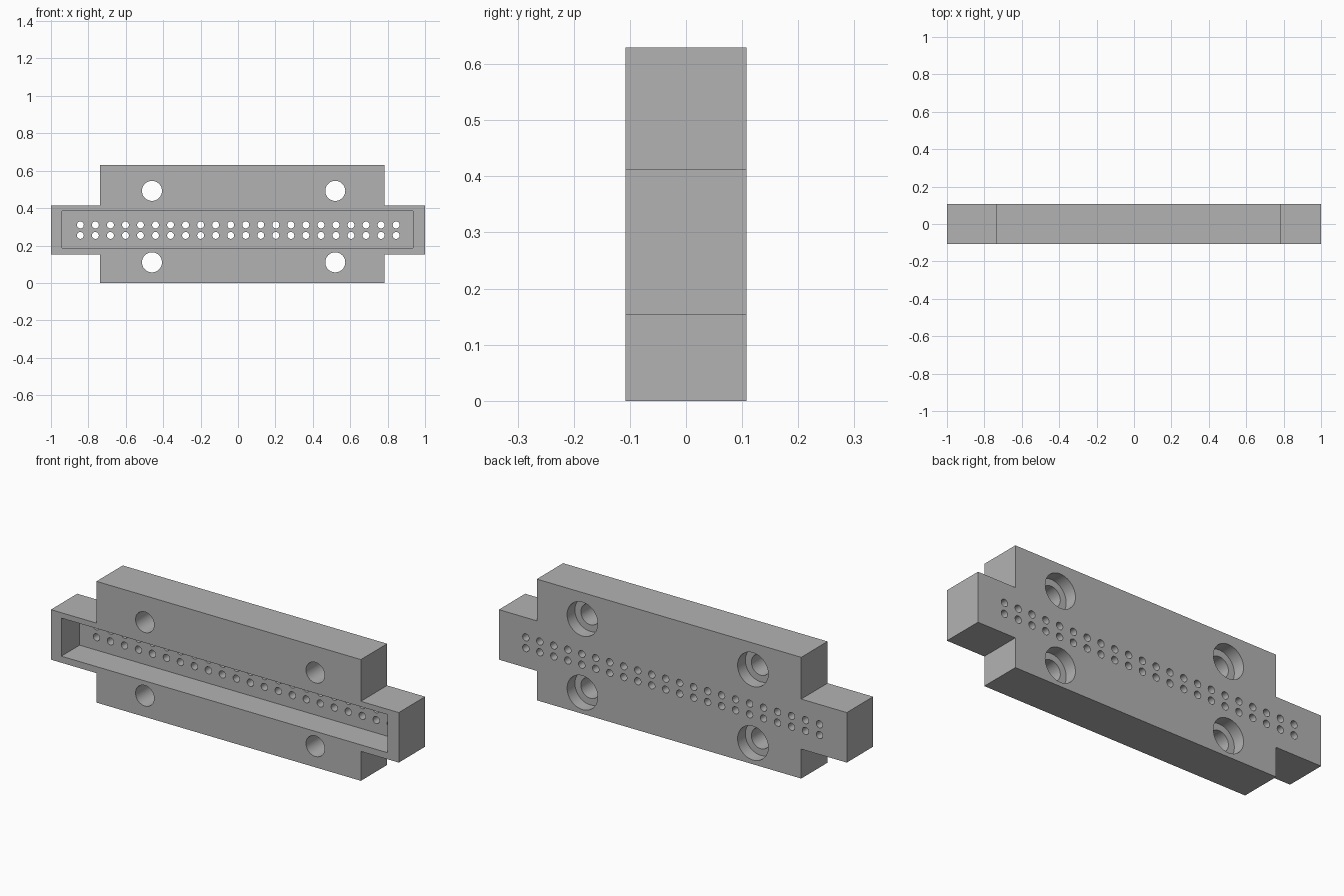
import bpy, bmesh
from math import radians
from mathutils import Matrix, Vector

if "Cube" in bpy.data.objects:
    bpy.data.objects.remove(bpy.data.objects["Cube"], do_unlink=True)

HALF_DEPTH = 0.108
HEIGHT = 0.63

grey = bpy.data.materials.new("plain_grey")
grey.use_nodes = True
colour = (0.45, 0.45, 0.45, 1)
grey.diffuse_color = colour
grey.node_tree.nodes["Principled BSDF"].inputs["Base Color"].default_value = colour


def make_object(name, bm):
    bmesh.ops.recalc_face_normals(bm, faces=bm.faces)
    mesh = bpy.data.meshes.new(name)
    bm.to_mesh(mesh)
    bm.free()
    mesh.materials.append(grey)
    obj = bpy.data.objects.new(name, mesh)
    bpy.context.collection.objects.link(obj)
    return obj


def box_cutter(name, x0, x1, y0, y1, z0, z1):
    bm = bmesh.new()
    centre = Vector((x0 + x1, y0 + y1, z0 + z1)) / 2
    size = Matrix.Diagonal((x1 - x0, y1 - y0, z1 - z0, 1))
    bmesh.ops.create_cube(bm, size=1, matrix=Matrix.Translation(centre) @ size)
    return make_object(name, bm)


def hole_cutter(name, centres, radius, y0, y1, segments):
    """Parallel cylinders along y, one for each (x, z) centre."""
    bm = bmesh.new()
    turn = Matrix.Rotation(radians(90), 4, 'X')
    for x, z in centres:
        place = Matrix.Translation((x, (y0 + y1) / 2, z))
        bmesh.ops.create_cone(bm, cap_ends=True, segments=segments, radius1=radius,
                              radius2=radius, depth=y1 - y0, matrix=place @ turn)
    return make_object(name, bm)


# Housing: cross-shaped outline extruded front to back
outline = [(-0.738, 0), (0.782, 0), (0.782, 0.153), (1, 0.153), (1, 0.413), (0.782, 0.413),
           (0.782, HEIGHT), (-0.738, HEIGHT), (-0.738, 0.413), (-1, 0.413),
           (-1, 0.153), (-0.738, 0.153)]
bm = bmesh.new()
face = bm.faces.new([bm.verts.new((x, -HALF_DEPTH, z)) for x, z in outline])
back = bmesh.ops.extrude_face_region(bm, geom=[face])["geom"]
bmesh.ops.translate(bm, vec=(0, 2 * HALF_DEPTH, 0),
                    verts=[v for v in back if isinstance(v, bmesh.types.BMVert)])
housing = make_object("connector_housing", bm)

# Front pocket, two rows of pin holes, and counterbored bolt holes
pins = [(-0.843 + 0.0804 * i, z) for i in range(22) for z in (0.254, 0.31)]
bolts = [(x, z) for x in (-0.46, 0.52) for z in (0.11, 0.492)]
cutters = [
    box_cutter("pocket_cutter", -0.94, 0.936, -0.2, 0.042, 0.187, 0.385),
    hole_cutter("pin_hole_cutter", pins, 0.0185, -0.2, 0.2, 24),
    hole_cutter("bolt_hole_cutter", bolts, 0.0535, -0.2, 0.2, 48),
    hole_cutter("counterbore_cutter", bolts, 0.088, HALF_DEPTH - 0.064, 0.2, 48),
]
bpy.context.view_layer.objects.active = housing
housing.select_set(True)
for cutter in cutters:
    cutter.hide_render = True
    cut = housing.modifiers.new(cutter.name, 'BOOLEAN')
    cut.operation = 'DIFFERENCE'
    cut.solver = 'EXACT'
    cut.object = cutter
    bpy.ops.object.modifier_apply(modifier=cut.name)
    bpy.data.objects.remove(cutter, do_unlink=True)

# Round hole walls, crisp edges
bpy.ops.object.shade_smooth_by_angle(angle=radians(30))
